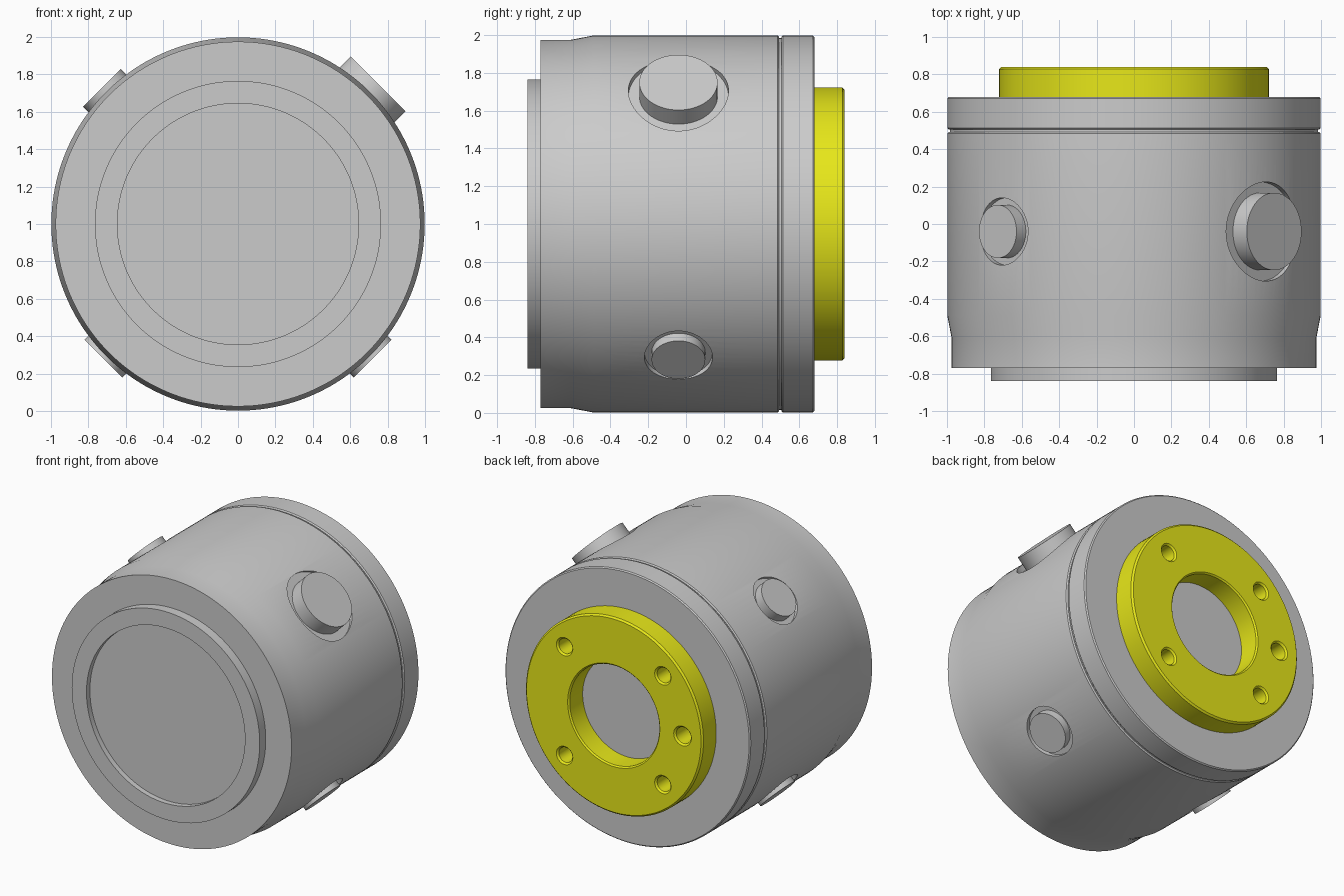
import bpy, bmesh, math
from mathutils import Vector, Matrix

if "Cube" in bpy.data.objects:
    bpy.data.objects.remove(bpy.data.objects["Cube"])

MID = Vector((0, 0, 1))
BACK = Vector((0, 1, 0))


def lathe(name, profile, origin, axis, n=128, ring=False):
    """Revolve (radius, distance along axis) points; ring=True closes the profile, else ends are capped."""
    bm = bmesh.new()
    rings = [[bm.verts.new((r * math.cos(math.tau * i / n), r * math.sin(math.tau * i / n), h))
              for i in range(n)] for r, h in profile]
    pairs = list(zip(rings, rings[1:]))
    if ring:
        pairs.append((rings[-1], rings[0]))
    else:
        bm.faces.new(rings[0])
        bm.faces.new(rings[-1])
    for a, b in pairs:
        for i in range(n):
            j = (i + 1) % n
            bm.faces.new((a[i], a[j], b[j], b[i]))
    bmesh.ops.recalc_face_normals(bm, faces=bm.faces)
    rot = axis.to_track_quat('Z', 'Y').to_matrix().to_4x4()
    bm.transform(Matrix.Translation(origin) @ rot)
    mesh = bpy.data.meshes.new(name)
    bm.to_mesh(mesh)
    bm.free()
    obj = bpy.data.objects.new(name, mesh)
    bpy.context.collection.objects.link(obj)
    return obj


def activate(obj):
    bpy.ops.object.select_all(action='DESELECT')
    obj.select_set(True)
    bpy.context.view_layer.objects.active = obj


def cut(obj, cutters):
    activate(obj)
    for c in cutters:
        c.hide_render = True
        mod = obj.modifiers.new("cut", 'BOOLEAN')
        mod.operation, mod.solver, mod.object = 'DIFFERENCE', 'EXACT', c
        bpy.ops.object.modifier_apply(modifier=mod.name)
        bpy.data.objects.remove(c)


def smooth(obj):
    activate(obj)
    bpy.ops.object.shade_smooth_by_angle(angle=math.radians(25))


# Drum housing: recessed front boss, tapered shoulder, main barrel, seam groove, back plate
housing = lathe("housing", [
    (0.645, -0.80), (0.645, -0.84), (0.765, -0.84), (0.765, -0.77),
    (0.975, -0.77), (0.975, -0.61), (0.998, -0.49),
    (0.998, 0.485), (0.99, 0.493), (0.985, 0.493), (0.985, 0.505), (0.99, 0.505),
    (0.998, 0.513), (0.998, 0.672), (0.99, 0.68)], MID, BACK, n=160)

# Round pegs standing in flat spot-faced pockets: name, x sign, z sign, radius, pocket radius, floor, tip
PEGS = [("large_peg", 1, 1, 0.207, 0.265, 0.955, 1.06),
        ("upper_left_peg", -1, 1, 0.142, 0.18, 0.96, 1.03),
        ("lower_right_peg", 1, -1, 0.142, 0.18, 0.96, 1.017),
        ("lower_left_peg", -1, -1, 0.142, 0.18, 0.96, 1.017)]
pockets = []
for name, sx, sz, r, pocket_r, floor, tip in PEGS:
    out = Vector((sx, 0, sz)).normalized()
    base = MID + Vector((0, -0.04, 0))
    pockets.append(lathe("pocket_cutter", [(pocket_r, floor), (pocket_r, 1.2)], base, out, 64))
    smooth(lathe(name, [(r, floor - 0.05), (r, tip)], base, out, 64))
cut(housing, pockets)
smooth(housing)

# Yellow mounting flange with a centre bore
flange = lathe("mounting_flange", [
    (0.365, 0.68), (0.365, 0.83), (0.375, 0.84), (0.71, 0.84), (0.722, 0.828), (0.722, 0.68)],
    MID, BACK, ring=True)

# Four bolt holes plus one locating hole, all with chamfered mouths
spots = [(x, z, 0.055) for x in (-0.4, 0.4) for z in (-0.4, 0.4)] + [(-0.56, 0, 0.06)]
cut(flange, [lathe("hole_cutter", [(r, 0.6), (r, 0.828), (r + 0.022, 0.85)],
                   MID + Vector((x, 0, z)), BACK, 32) for x, z, r in spots])
smooth(flange)

yellow = bpy.data.materials.new("yellow")
yellow.diffuse_color = (0.8, 0.8, 0.01, 1)
yellow.use_nodes = True
yellow.node_tree.nodes["Principled BSDF"].inputs["Base Color"].default_value = yellow.diffuse_color
flange.data.materials.clear()
flange.data.materials.append(yellow)
for poly in flange.data.polygons:
    poly.material_index = 0
